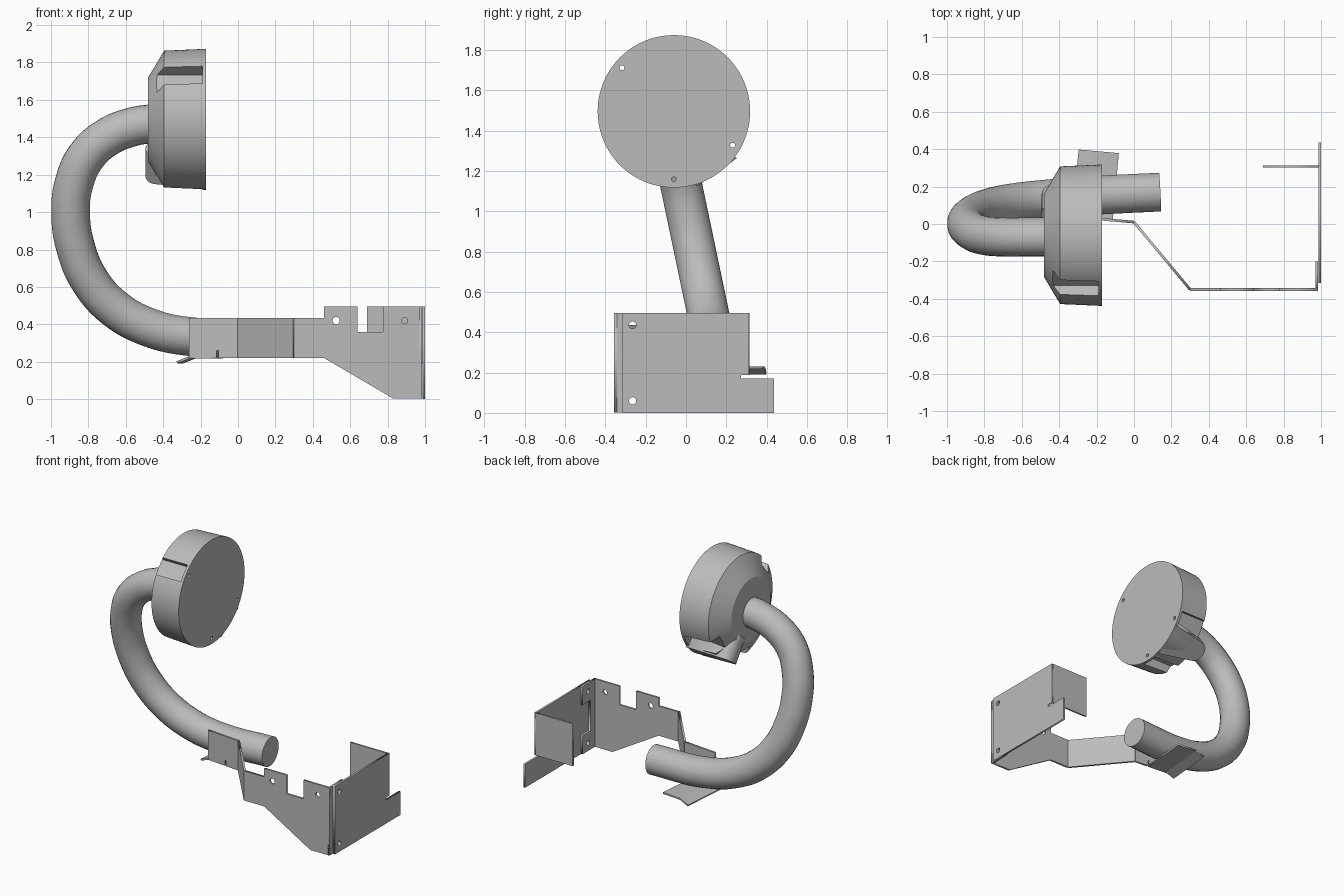
import bpy, bmesh, math
from mathutils import Matrix, Vector

if "Cube" in bpy.data.objects:
    bpy.data.objects.remove(bpy.data.objects["Cube"])

grey = bpy.data.materials.new("plain_grey")
grey.use_nodes = True
COLOUR = (0.5, 0.5, 0.5, 1)
grey.diffuse_color = COLOUR
grey.node_tree.nodes["Principled BSDF"].inputs["Base Color"].default_value = COLOUR


def add_mesh(name, mesh, smooth=False):
    mesh.materials.clear()
    mesh.materials.append(grey)
    ob = bpy.data.objects.new(name, mesh)
    bpy.context.collection.objects.link(ob)
    if smooth:
        bpy.ops.object.select_all(action="DESELECT")
        ob.select_set(True)
        bpy.context.view_layer.objects.active = ob
        bpy.ops.object.shade_smooth_by_angle(angle=math.radians(28))
    return ob


def bake(ob):
    """Evaluate an object to a plain mesh and remove the source."""
    bpy.context.view_layer.update()
    deps = bpy.context.evaluated_depsgraph_get()
    mesh = bpy.data.meshes.new_from_object(ob.evaluated_get(deps))
    mesh.transform(ob.matrix_world)
    bpy.data.objects.remove(ob)
    return mesh


def frame(origin, u, v):
    u, v = Vector(u).normalized(), Vector(v).normalized()
    m = Matrix((u, v, u.cross(v))).transposed().to_4x4()
    m.translation = origin
    return m


def circle(cx, cy, r, n=20):
    return [(cx + r * math.cos(2 * math.pi * i / n),
             cy + r * math.sin(2 * math.pi * i / n)) for i in range(n)]


def plate(name, outline, mat, holes=(), thick=0.014):
    """Flat sheet with holes, centred on the plane of mat."""
    cu = bpy.data.curves.new(name, "CURVE")
    cu.dimensions = "2D"
    cu.fill_mode = "BOTH"
    cu.extrude = thick / 2
    for loop in [outline, *holes]:
        sp = cu.splines.new("POLY")
        sp.points.add(len(loop) - 1)
        for p, (a, b) in zip(sp.points, loop):
            p.co = (a, b, 0, 1)
        sp.use_cyclic_u = True
    ob = bpy.data.objects.new(name + "_outline", cu)
    bpy.context.collection.objects.link(ob)
    ob.matrix_world = mat
    return add_mesh(name, bake(ob))


def rect(a0, a1, b0, b1):
    return [(a0, b0), (a1, b0), (a1, b1), (a0, b1)]


X, Y, Z = (1, 0, 0), (0, 1, 0), (0, 0, 1)

# Bent pipe
path = [(-0.44, 1.475), (-0.56, 1.457), (-0.70, 1.40), (-0.81, 1.30), (-0.875, 1.16),
        (-0.895, 1.0), (-0.865, 0.80), (-0.79, 0.63), (-0.66, 0.485), (-0.48, 0.385),
        (-0.26, 0.335), (0.14, 0.33)]
cu = bpy.data.curves.new("pipe_path", "CURVE")
cu.dimensions = "3D"
cu.bevel_depth = 0.104
cu.bevel_resolution = 10
cu.use_fill_caps = True
cu.resolution_u = 8
sp = cu.splines.new("BEZIER")
sp.bezier_points.add(len(path) - 1)
for p, (x, z) in zip(sp.bezier_points, path):
    y = max(-0.07, -0.022 + (1.12 - z) * 0.21) + max(0, x + 0.4) * 0.05 * (z < 1)
    p.co = (x, y, z)
    p.handle_left_type = p.handle_right_type = "AUTO"
pipe = bpy.data.objects.new("pipe_path", cu)
bpy.context.collection.objects.link(pipe)
add_mesh("pipe", bake(pipe), True)

# Round housing, lathed around x
CY, CZ, N = -0.06, 1.495, 80
bm = bmesh.new()
rings = [[bm.verts.new((x, CY + a, CZ + b)) for a, b in circle(0, 0, r, N)]
         for x, r in [(-0.17, 0.378), (-0.395, 0.368), (-0.48, 0.225)]]
for r0, r1 in zip(rings, rings[1:]):
    for i in range(N):
        j = (i + 1) % N
        bm.faces.new((r0[i], r0[j], r1[j], r1[i]))
bm.faces.new(rings[0])
bm.faces.new(rings[-1])
bmesh.ops.recalc_face_normals(bm, faces=bm.faces)
mesh = bpy.data.meshes.new("housing")
bm.to_mesh(mesh)
bm.free()
housing = bpy.data.objects.new("housing_body", mesh)
bpy.context.collection.objects.link(housing)


def radial(angle, x):
    """Frame with its u axis pointing out of the housing and v along x."""
    c, s = math.cos(math.radians(angle)), math.sin(math.radians(angle))
    return frame((x, CY, CZ), (0, c, s), X)


# Screw pockets and screw holes cut into the rim
cutters = []
for angle in (140, -30, -90):
    m = radial(angle, 0)
    cutters.append(plate("pocket_cutter", rect(0.30, 0.50, -0.60, -0.19), m, thick=0.12))
    centre = m @ Vector((0.336, -0.18, 0))
    cutters.append(plate("screw_cutter", circle(0, 0, 0.012),
                         frame(centre, Y, Z), thick=0.06))
for c in cutters:
    c.hide_render = True
    mod = housing.modifiers.new("cut", "BOOLEAN")
    mod.operation, mod.object, mod.solver = "DIFFERENCE", c, "EXACT"
housing_mesh = bake(housing)
for c in cutters:
    bpy.data.objects.remove(c)
add_mesh("housing", housing_mesh, True)

# Spout block at the lower edge of the housing, narrowing to a rounded back
arc = [(0.075 * math.cos(a), -0.435 - 0.06 * math.sin(a))
       for a in [math.pi * i / 10 for i in range(11)]]
spout_frame = radial(-55, 0) @ Matrix.Translation((0.28, 0, 0))
spout_frame = spout_frame @ Matrix.Rotation(math.radians(90), 4, "Y")
spout = plate("spout", [(-0.12, -0.172), (0.12, -0.172)] + arc, spout_frame, thick=0.18)

# Front sheet of the bracket
front = [(0.30, 0.22), (0.46, 0.22), (0.83, 0.003), (0.985, 0.003), (0.985, 0.495),
         (0.775, 0.495), (0.775, 0.36), (0.64, 0.36), (0.64, 0.495), (0.46, 0.495),
         (0.46, 0.435), (0.30, 0.435)]
plate("bracket_front", front, frame((0, -0.35, 0), X, Z),
      [circle(0.525, 0.42, 0.019), circle(0.89, 0.42, 0.017)])

# Slanted arm and pipe clamp wall
start, bend = Vector((0.30, -0.35, 0)), Vector((0, 0.01, 0))
plate("bracket_arm", rect(0, (bend - start).length, 0.22, 0.435),
      frame(start, bend - start, Z))
along, across = Vector((-0.995, 0.09, 0)), Vector((0.09, 0.995, 0))
wall = [(0, 0.22), (0.104, 0.22), (0.104, 0.26), (0.114, 0.26), (0.114, 0.22),
        (0.262, 0.22), (0.262, 0.435), (0, 0.435)]
plate("clamp_wall", wall, frame(bend, along, Z))

# Tray below the pipe, with its outer strip bent down
plate("pipe_tray", rect(0.114, 0.262, 0, 0.36),
      frame(bend + Vector((0, 0, 0.224)), along, across), thick=0.012)
drop = along * 0.068 - Vector((0, 0, 0.027))
plate("tray_lip", rect(0, drop.length, 0, 0.36),
      frame(bend + along * 0.26 + Vector((0, 0, 0.224)), drop, across), thick=0.012)

# Side flange of the bracket with a cut-out in its middle
flange = [(-0.357, 0.003), (-0.20, 0.003), (-0.20, 0.14), (-0.29, 0.14), (-0.29, 0.36),
          (-0.20, 0.36), (-0.20, 0.495), (-0.357, 0.495)]
screws = [circle(-0.265, z, 0.018) for z in (0.06, 0.435)]
plate("bracket_flange", flange, frame((0.978, 0, 0), Y, Z), screws)

# Side plate with its low tab, and the return flange at the back
side = [(-0.315, 0), (0.437, 0), (0.437, 0.17), (0.272, 0.17), (0.272, 0.188),
        (0.312, 0.188), (0.312, 0.495), (-0.315, 0.495)]
plate("side_plate", side, frame((0.9925, 0, 0), Y, Z), screws)
plate("back_flange", rect(0.69, 0.99, 0.188, 0.495), frame((0, 0.308, 0), X, Z), thick=0.012)
